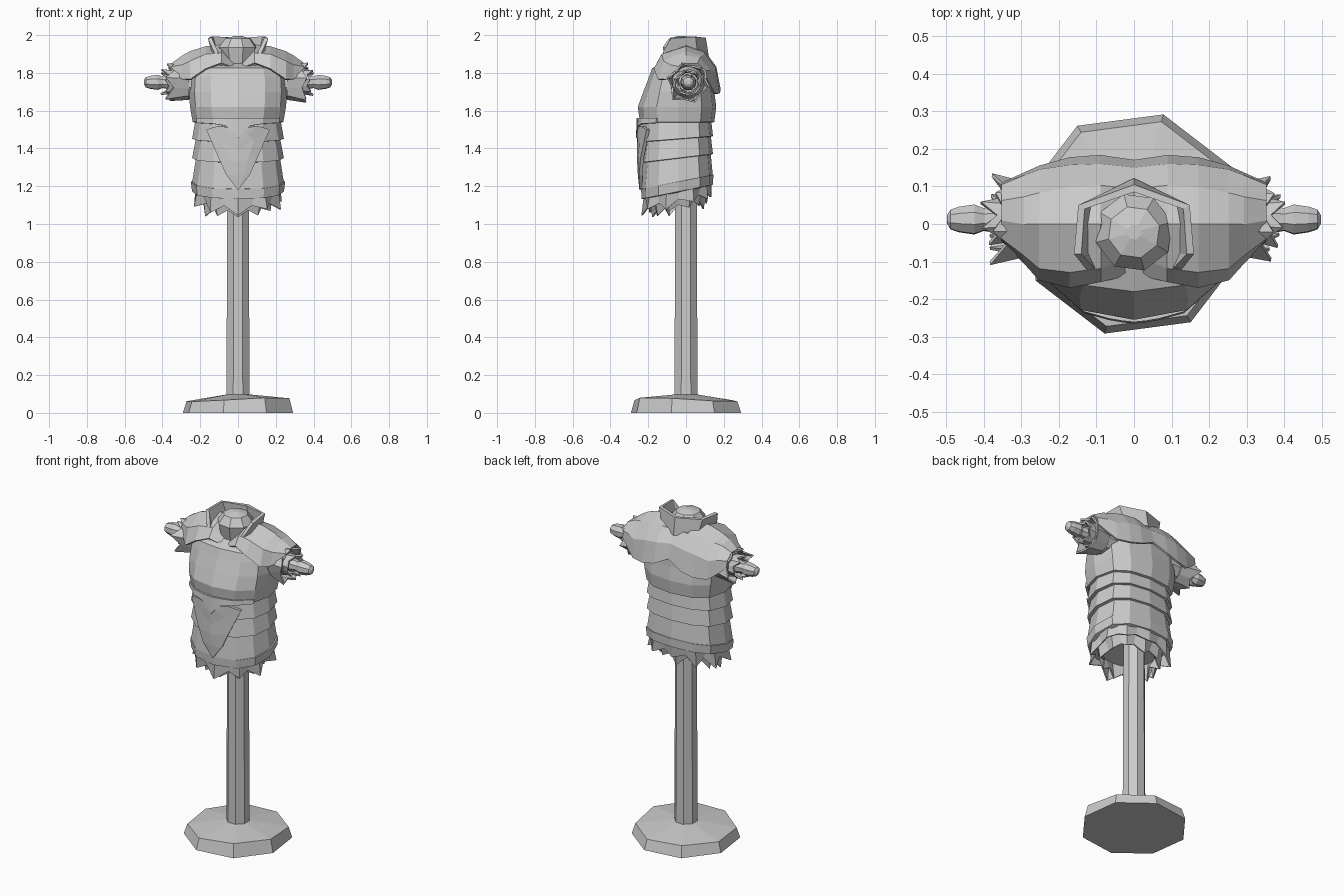
import bpy, bmesh, math, random

random.seed(4)
cube = bpy.data.objects.get("Cube")
if cube:
    bpy.data.objects.remove(cube, do_unlink=True)

grey = bpy.data.materials.new("plain grey")
grey.use_nodes = True
colour = (0.6, 0.6, 0.6, 1)
grey.diffuse_color = colour
grey.node_tree.nodes["Principled BSDF"].inputs["Base Color"].default_value = colour


def loft(name, rings, closed=True, caps=True, thickness=0, mirror=False):
    """Skin a list of equally long point rows with flat faces."""
    bm = bmesh.new()
    rows = [[bm.verts.new(p) for p in ring] for ring in rings]
    count = len(rows[0])
    for low, high in zip(rows, rows[1:]):
        for i in range(count if closed else count - 1):
            j = (i + 1) % count
            bm.faces.new((low[i], low[j], high[j], high[i]))
    if closed and caps:
        bm.faces.new(rows[0][::-1])
        bm.faces.new(rows[-1])
    bmesh.ops.recalc_face_normals(bm, faces=bm.faces)
    mesh = bpy.data.meshes.new(name)
    bm.to_mesh(mesh)
    bm.free()
    mesh.materials.append(grey)
    obj = bpy.data.objects.new(name, mesh)
    bpy.context.collection.objects.link(obj)
    if mirror:
        mod = obj.modifiers.new("Mirror", "MIRROR")
        mod.merge_threshold = 0.001
    if thickness:
        mod = obj.modifiers.new("Solidify", "SOLIDIFY")
        mod.thickness = thickness
        mod.offset = 0
    return obj


def disc(radius, z, sides=8, turn=0, y=0):
    angles = [math.radians(turn) + math.tau * i / sides for i in range(sides)]
    return [(radius * math.cos(a), y + radius * math.sin(a), z) for a in angles]


def body(z, width, front, back, tilt=0, sides=12):
    """Body section: round in front, squarer behind, tilted up to the back."""
    middle = -0.04
    ring = []
    for i in range(sides):
        a = math.tau * i / sides
        c, s = math.cos(a), math.sin(a)
        depth = back - middle if s > 0 else middle - front
        power = 0.7 if s > 0 else 0.9
        x = width * math.copysign(abs(c) ** 0.85, c)
        y = middle + depth * math.copysign(abs(s) ** power, s)
        ring.append((x, y, z + tilt * y))
    return ring


# Stand
base = [disc(0.302, 0, turn=30), disc(0.282, 0.07, turn=30), disc(0.06, 0.098, turn=30)]
base[1] = [(x, y, z + random.uniform(-0.012, 0.012)) for x, y, z in base[1]]
loft("stand_base", base)
loft("stand_pole", [disc(0.066, 0.08, turn=22.5), disc(0.062, 1.18, turn=22.5)])

# Torn skirt below the belt: a short flared layer over a narrower, longer one
for label, width, front, back, hang, spread in (("outer", 0.222, -0.22, 0.13, 0.07, 1.0),
                                                ("inner", 0.19, -0.19, 0.1, 0.1, 0.86)):
    top = body(1.19, width, front, back, 0.2, sides=20)
    torn = []
    for i, (x, y, z) in enumerate(top):
        spike = i % 2
        grow = spread * (random.uniform(0.98, 1.1) if spike else 0.88)
        drop = hang + (random.uniform(0, 0.035) if spike else -0.02)
        torn.append((x * grow, -0.04 + (y + 0.04) * grow, z - drop))
    loft(label + "_skirt", [top, torn], caps=False, thickness=0.008)
loft("skirt_floor", [body(1.17, 0.18, -0.18, 0.09, 0.2), body(1.2, 0.2, -0.2, 0.12, 0.2)])

# Belt
loft("belt", [body(1.175, 0.22, -0.21, 0.12, 0.2), body(1.18, 0.243, -0.235, 0.143, 0.2),
              body(1.232, 0.25, -0.238, 0.145, 0.2), body(1.235, 0.21, -0.2, 0.12, 0.2)])

# Overlapping waist bands, each flaring at its lower edge
for i, (low, high) in enumerate([(1.22, 1.36), (1.35, 1.46), (1.45, 1.57)]):
    tilt = 0.16 - 0.04 * i
    loft(f"waist_band_{i + 1}", [
        body(low, 0.21, -0.215, 0.12, tilt),
        body(low + 0.004, 0.243, -0.24, 0.143, tilt),
        body(high, 0.222, -0.226, 0.13, tilt)])

# Pointed plate over the belly
edge = [(0, 1.48), (0.045, 1.51), (0.1, 1.52), (0.165, 1.5),
        (0.1, 1.35), (0.06, 1.26), (0.0, 1.18)]
spine = [1.48, 1.46, 1.43, 1.39, 1.33, 1.26, 1.18]


def belly_point(x, z):
    return (x, -0.25 + 1.8 * x * x + 0.1 * max(0, 1.3 - z), z)


loft("belly_plate", [[belly_point(x, z) for x, z in edge],
                     [belly_point(x / 2, (z + s) / 2) for (x, z), s in zip(edge, spine)],
                     [belly_point(0, s) for s in spine]],
     closed=False, thickness=0.018, mirror=True)

# Lower rim of the chest, dipping to a point in the middle
hem = [(0, -0.258, 1.455), (0.03, -0.255, 1.49), (0.065, -0.249, 1.52),
       (0.13, -0.231, 1.53), (0.215, -0.155, 1.535)]
loft("chest_hem", [hem, [(x, y + 0.004, 1.56) for x, y, z in hem]],
     closed=False, thickness=0.014, mirror=True)

# Chest
chest = [(1.535, 0.22, -0.22, 0.13), (1.54, 0.24, -0.244, 0.15),
         (1.62, 0.254, -0.255, 0.16), (1.7, 0.26, -0.226, 0.15),
         (1.78, 0.255, -0.195, 0.145), (1.825, 0.24, -0.18, 0.135), (1.85, 0.17, -0.11, 0.11)]
loft("chest", [body(*row) for row in chest])

# Shoulder mantle: arched sections from the centre out to the arm
mantle = {
    0.0: [(-0.13, 1.815), (-0.08, 1.83), (0, 1.88), (0.09, 1.9), (0.145, 1.84), (0.165, 1.755)],
    0.09: [(-0.15, 1.85), (-0.115, 1.9), (0, 1.945), (0.1, 1.905), (0.155, 1.83), (0.178, 1.71)],
    0.17: [(-0.165, 1.82), (-0.125, 1.895), (0, 1.935), (0.095, 1.9), (0.152, 1.82), (0.172, 1.69)],
    0.25: [(-0.145, 1.765), (-0.115, 1.86), (0, 1.91), (0.08, 1.885), (0.14, 1.8), (0.15, 1.69)],
    0.29: [(-0.1, 1.765), (-0.08, 1.84), (0, 1.888), (0.07, 1.875), (0.125, 1.81), (0.132, 1.72)],
    0.35: [(-0.04, 1.81), (-0.035, 1.83), (0.01, 1.845), (0.06, 1.845), (0.1, 1.81), (0.105, 1.77)],
}
loft("shoulder_mantle", [[(x, y, z) for y, z in row] for x, row in mantle.items()],
     closed=False, thickness=0.012, mirror=True)

# Standing collar, open at the front
collar_low = [(0, 0.112, 1.88), (0.115, 0.055, 1.9), (0.125, -0.08, 1.89), (0.085, -0.14, 1.84)]
collar_top = [(0, 0.095, 1.985), (0.14, 0.045, 1.992), (0.15, -0.08, 1.985), (0.12, -0.115, 1.92)]
loft("collar", [collar_low, collar_top], closed=False, thickness=0.02, mirror=True)

# Faceted neck stump
neck = [(0.05, 1.81), (0.085, 1.85), (0.105, 1.935), (0.07, 1.982), (0.02, 1.995)]
loft("neck", [disc(r, z, 8, 15, -0.022) for r, z in neck])


def arm_ring(side, x, radius, sides=10):
    return [(side * x, 0.012 + y, 1.75 + z) for y, z, _ in disc(radius, 0, sides, 18)]


# Arms with two torn sleeve layers each
for side, label in ((1, "left"), (-1, "right")):
    loft(label + "_upper_arm", [arm_ring(side, 0.18, 0.09), arm_ring(side, 0.27, 0.088),
                                arm_ring(side, 0.335, 0.07)])
    for layer, start, reach, radius in (("outer", 0.26, 0.365, 0.09), ("inner", 0.32, 0.39, 0.055)):
        cuff = arm_ring(side, start, radius, 12)
        torn = []
        for i, (x, y, z) in enumerate(cuff):
            grow = random.uniform(1.1, 1.35) if i % 2 else 0.98
            out = reach + (random.uniform(-0.01, 0.02) if i % 2 else -0.025)
            torn.append((side * out, 0.012 + (y - 0.012) * grow, 1.75 + (z - 1.75) * grow))
        loft(f"{label}_{layer}_sleeve", [cuff, torn], caps=False, thickness=0.01)
    stump = [(0.3, 0.05), (0.4, 0.032), (0.425, 0.042), (0.465, 0.036), (0.488, 0.028), (0.498, 0.012)]
    loft(label + "_arm_stump", [arm_ring(side, x, r, 8) for x, r in stump])
